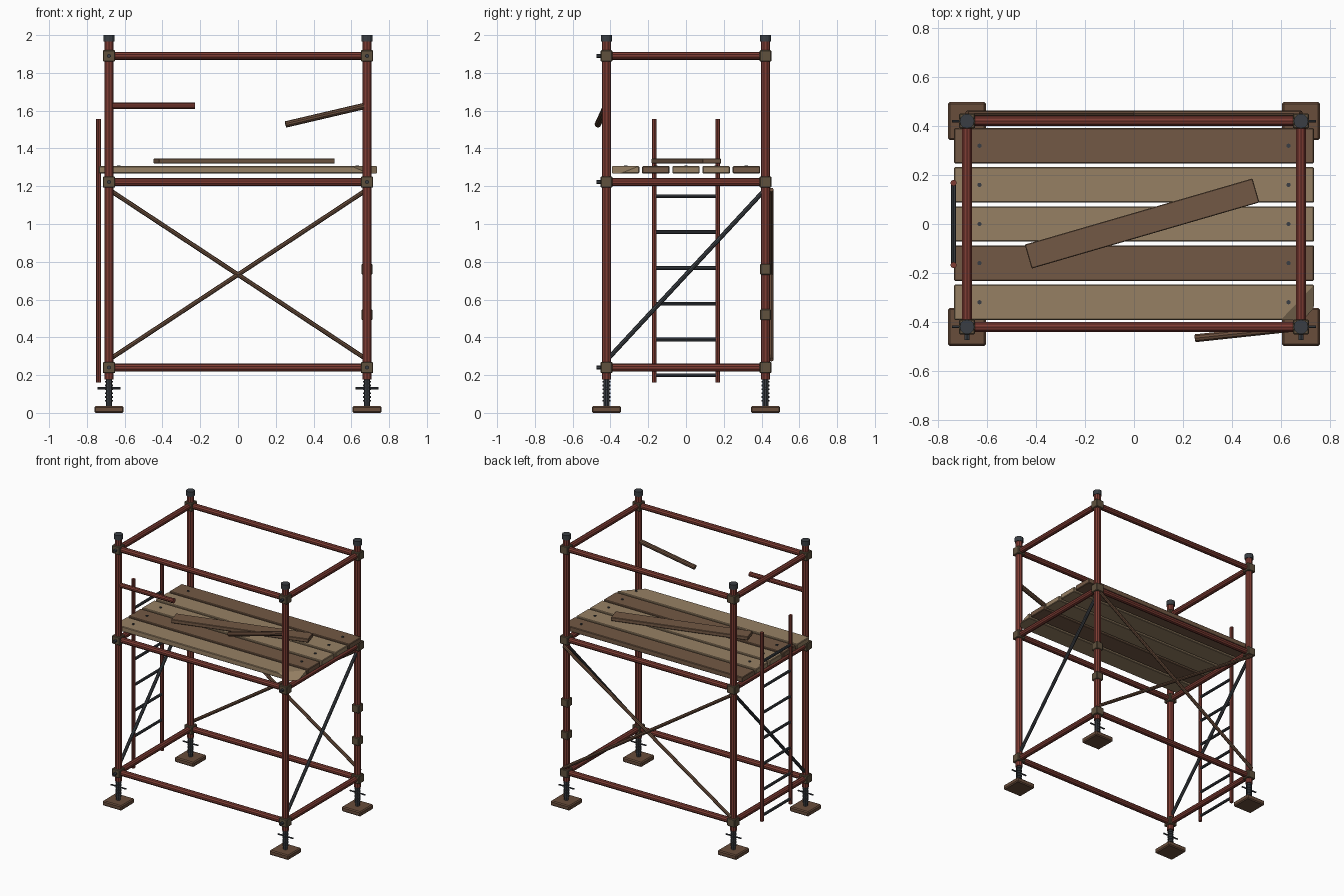
import bpy, bmesh
from math import radians
from mathutils import Vector, Matrix

cube = bpy.data.objects.get("Cube")
if cube:
    bpy.data.objects.remove(cube, do_unlink=True)


def material(name, color):
    m = bpy.data.materials.new(name)
    m.use_nodes = True
    rgba = (*color, 1)
    m.diffuse_color = rgba
    m.node_tree.nodes["Principled BSDF"].inputs["Base Color"].default_value = rgba
    return m


RED = material("red oxide paint", (0.21, 0.046, 0.034))
STEEL = material("dark steel", (0.042, 0.048, 0.056))
RUST = material("rusty brown", (0.14, 0.074, 0.044))
CLAMP = material("weathered clamp", (0.115, 0.083, 0.048))
LIGHT = material("light timber", (0.305, 0.216, 0.127))
DARK = material("dark timber", (0.168, 0.098, 0.058))

PX, PY = 0.683, 0.421
LEVELS = (0.24, 1.222, 1.89)
CORNERS = [(sx, sy) for sx in (-1, 1) for sy in (-1, 1)]


def finish(name, bm, mat):
    mesh = bpy.data.meshes.new(name)
    bm.to_mesh(mesh)
    bm.free()
    mesh.materials.append(mat)
    ob = bpy.data.objects.new(name, mesh)
    bpy.context.scene.collection.objects.link(ob)
    return ob


def tube(name, a, b, r, mat, sides=10):
    a, b = Vector(a), Vector(b)
    d = b - a
    place = Matrix.Translation((a + b) / 2) @ d.to_track_quat("Z", "Y").to_matrix().to_4x4()
    bm = bmesh.new()
    bmesh.ops.create_cone(bm, cap_ends=True, segments=sides, radius1=r, radius2=r,
                          depth=d.length, matrix=place)
    return finish(name, bm, mat)


def box(name, center, size, mat, bevel=0.004, turn=0):
    bm = bmesh.new()
    bmesh.ops.create_cube(bm, size=1)
    bmesh.ops.scale(bm, vec=size, verts=bm.verts)
    bmesh.ops.bevel(bm, geom=bm.edges[:], offset=bevel, segments=1, affect="EDGES")
    bmesh.ops.transform(bm, verts=bm.verts,
                        matrix=Matrix.Translation(center) @ Matrix.Rotation(turn, 4, "Z"))
    return finish(name, bm, mat)


# Corner posts with caps, screw jacks, base pads and clamps
for sx, sy in CORNERS:
    x, y = sx * PX, sy * PY
    tube("post", (x, y, 0.177), (x, y, 1.98), 0.025, RED)
    tube("post_cap", (x, y, 1.965), (x, y, 2), 0.03, STEEL, 12)
    tube("jack_screw", (x, y, 0.03), (x, y, 0.2), 0.016, STEEL)
    for i in range(6):
        z = 0.06 + i * 0.02
        tube("jack_thread", (x, y, z), (x, y, z + 0.009), 0.021, STEEL)
    tube("jack_handle", (x - 0.062, y, 0.13), (x + 0.062, y, 0.13), 0.006, STEEL, 6)
    box("base_pad", (x, y, 0.018), (0.155, 0.155, 0.036), RUST, 0.007)
    for z in LEVELS:
        box("clamp", (x, y, z), (0.064, 0.062, 0.06), CLAMP)
        tube("clamp_bolt", (x, y - 0.025, z), (x, y - 0.053, z), 0.011, STEEL, 6)

# Spare couplers on one rear post
for z in (0.52, 0.76):
    box("post_coupler", (PX, PY, z), (0.056, 0.056, 0.058), CLAMP)

# Horizontal rails on every level
for z in LEVELS:
    for s in (-1, 1):
        tube("long_rail", (-PX, s * PY, z), (PX, s * PY, z), 0.021, RED)
        tube("end_rail", (s * PX, -PY, z), (s * PX, PY, z), 0.021, RED)

# Diagonal braces
for s in (-1, 1):
    tube("rear_brace", (-PX, 0.452, 0.732 - s * 0.45), (PX, 0.452, 0.732 + s * 0.45), 0.012, RUST, 8)
    tube("end_brace", (s * PX, -PY, 0.278), (s * PX, PY, 1.185), 0.012, STEEL, 8)

# Broken guard rail halves
tube("guard_rail_stub", (-PX, -PY, 1.625), (-0.228, -PY, 1.625), 0.017, RED)
tube("bent_guard_rail", (PX, -PY, 1.628), (0.252, -0.467, 1.527), 0.017, RUST)

# Deck planks with screws; the front plank has a snapped corner
for i, mat in enumerate((LIGHT, DARK, LIGHT, LIGHT, DARK)):
    y = (i - 2) * 0.16
    plank = box("deck_plank", (0, y, 1.287), (1.472, 0.145, 0.038), mat)
    if i == 0:
        a, b, c = Vector((0.736, -0.25, 1.306)), Vector((0.6, -0.393, 1.306)), Vector((0.69, -0.393, 1.268))
        normal = (b - a).cross(c - a)
        if normal.x < 0:
            normal.negate()
        bm = bmesh.new()
        bm.from_mesh(plank.data)
        cut = bmesh.ops.bisect_plane(bm, geom=bm.verts[:] + bm.edges[:] + bm.faces[:],
                                     plane_co=a, plane_no=normal, clear_outer=True)
        edges = [e for e in cut["geom_cut"] if isinstance(e, bmesh.types.BMEdge)]
        bmesh.ops.holes_fill(bm, edges=edges)
        bm.to_mesh(plank.data)
        bm.free()
    for x in (-0.632, 0.632):
        tube("plank_screw", (x, y, 1.3), (x, y, 1.311), 0.009, STEEL, 8)

# Loose board lying across the deck
box("loose_board", (0.033, 0.002, 1.333), (0.97, 0.102, 0.027), DARK, 0.003, radians(16.2))

# End ladder
LX = -0.738
for s in (-1, 1):
    tube("ladder_stile", (LX, s * 0.168, 0.16), (LX, s * 0.168, 1.555), 0.013, RED, 8)
for i in range(7):
    z = 0.199 + i * 0.1895
    tube("ladder_rung", (LX, -0.168, z), (LX, 0.168, z), 0.01, STEEL, 8)
